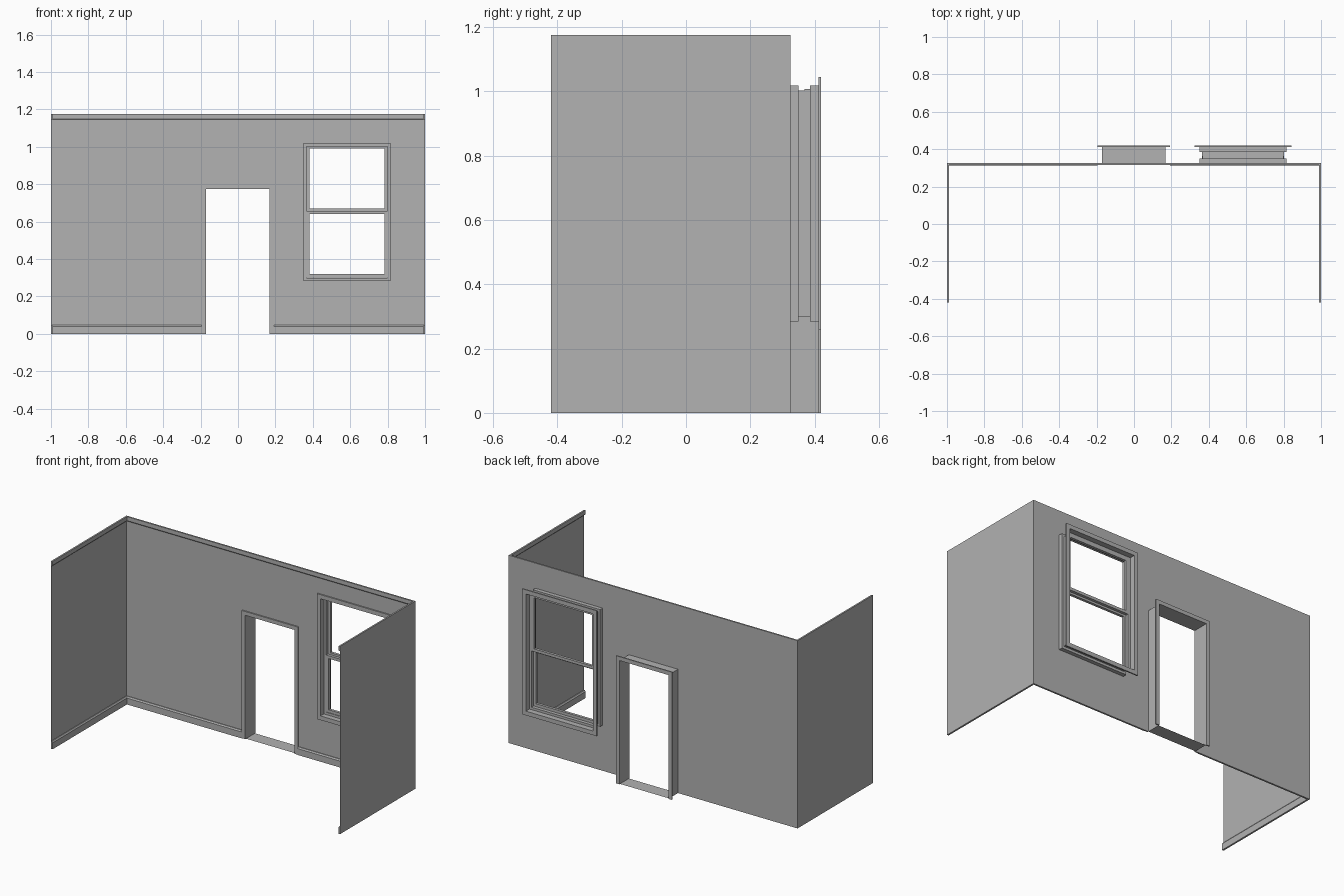
import bpy, bmesh

if "Cube" in bpy.data.objects:
    bpy.data.objects.remove(bpy.data.objects["Cube"])

grey = bpy.data.materials.new("wall grey")
grey.diffuse_color = (0.445, 0.445, 0.445, 1)
grey.use_nodes = True
grey.node_tree.nodes["Principled BSDF"].inputs["Base Color"].default_value = grey.diffuse_color

WALL_Y, FRONT_Y, WALL_H, TOP = 0.325, -0.42, 1.167, 1.175
DOOR = (-0.172, 0.168, 0.0, 0.775)      # x0, x1, z0, z1
WINDOW = (0.35, 0.815, 0.285, 1.018)


def make(name, bm):
    bmesh.ops.remove_doubles(bm, verts=bm.verts, dist=1e-5)
    me = bpy.data.meshes.new(name)
    bm.to_mesh(me)
    bm.free()
    me.materials.append(grey)
    ob = bpy.data.objects.new(name, me)
    bpy.context.collection.objects.link(ob)
    return ob


def quad(bm, pts):
    bm.faces.new([bm.verts.new(p) for p in pts])


def box(bm, x0, x1, y0, y1, z0, z1):
    vs = bmesh.ops.create_cube(bm, size=1)["verts"]
    for v in vs:
        v.co = (x0 if v.co.x < 0 else x1, y0 if v.co.y < 0 else y1,
                z0 if v.co.z < 0 else z1)


def frame(name, rect, w, y0, y1, bottom=True):
    """Rectangular frame of width w around an opening."""
    x0, x1, z0, z1 = rect
    bm = bmesh.new()
    zb = z0 - w if bottom else z0
    box(bm, x0 - w, x0, y0, y1, zb, z1 + w)
    box(bm, x1, x1 + w, y0, y1, zb, z1 + w)
    box(bm, x0, x1, y0, y1, z1, z1 + w)
    if bottom:
        box(bm, x0, x1, y0, y1, z0 - w, z0)
    return make(name, bm)


def jamb(name, rect, steps):
    """Sheet lining of an opening; steps are (y, inset)."""
    x0, x1, z0, z1 = rect
    bm = bmesh.new()
    rings = [[(x0 + i, y, z0 + i), (x1 - i, y, z0 + i),
              (x1 - i, y, z1 - i), (x0 + i, y, z1 - i)] for y, i in steps]
    for a, b in zip(rings, rings[1:]):
        for k in range(4):
            n = (k + 1) % 4
            quad(bm, (a[k], a[n], b[n], b[k]))
    return make(name, bm)


def trim(name, profile, paths):
    """Sweep a (thickness, height) profile along the inside of the walls.
    Each path is a list of (x, y, inward x, inward y)."""
    bm = bmesh.new()
    for path in paths:
        rings = [[bm.verts.new((x + ix * t, y + iy * t, z)) for t, z in profile]
                 for x, y, ix, iy in path]
        n = len(profile)
        for a, b in zip(rings, rings[1:]):
            for k in range(n):
                bm.faces.new((a[k], a[(k + 1) % n], b[(k + 1) % n], b[k]))
        bm.faces.new(rings[0])
        bm.faces.new(rings[-1])
    bmesh.ops.recalc_face_normals(bm, faces=bm.faces)
    return make(name, bm)


# back wall sheet with door and window openings
bm = bmesh.new()
xs = [-1, DOOR[0], DOOR[1], WINDOW[0], WINDOW[1], 1]
zs = [0, WINDOW[2], DOOR[3], WINDOW[3], WALL_H]
for x0, x1 in zip(xs, xs[1:]):
    for z0, z1 in zip(zs, zs[1:]):
        if any(o[0] <= x0 < o[1] and o[2] <= z0 < o[3] for o in (DOOR, WINDOW)):
            continue
        quad(bm, ((x0, WALL_Y, z0), (x1, WALL_Y, z0), (x1, WALL_Y, z1), (x0, WALL_Y, z1)))
bmesh.ops.remove_doubles(bm, verts=bm.verts, dist=1e-5)
bmesh.ops.dissolve_limit(bm, angle_limit=0.01, verts=bm.verts, edges=bm.edges)
make("back_wall", bm)

# side wall sheets
for side, s in (("left", -1), ("right", 1)):
    bm = bmesh.new()
    ys = (FRONT_Y, WALL_Y) if s > 0 else (WALL_Y, FRONT_Y)
    quad(bm, ((s, ys[1], 0), (s, ys[0], 0), (s, ys[0], WALL_H), (s, ys[1], WALL_H)))
    make(side + "_wall", bm)

# crown moulding and skirting
left_end, left_corner = (-1, FRONT_Y, 1, 0), (-1, WALL_Y, 1, -1)
right_end, right_corner = (1, FRONT_Y, -1, 0), (1, WALL_Y, -1, -1)
trim("crown_moulding", [(0, 1.145), (0.006, 1.145), (0.01, 1.15), (0.01, TOP), (0, TOP)],
     [[left_end, left_corner, right_corner, right_end]])
trim("skirting_board", [(0, 0), (0.011, 0), (0.011, 0.04), (0.005, 0.048), (0, 0.048)],
     [[left_end, left_corner, (DOOR[0] - 0.024, WALL_Y, 0, -1)],
      [(DOOR[1] + 0.024, WALL_Y, 0, -1), right_corner, right_end]])

# door lining and casings
jamb("door_jamb", DOOR, [(WALL_Y, 0), (0.413, 0)])
frame("door_inner_casing", DOOR, 0.024, WALL_Y - 0.008, WALL_Y, bottom=False)
frame("door_outer_casing", DOOR, 0.024, 0.412, 0.42, bottom=False)

# window lining with stepped stop, and casings
jamb("window_jamb", WINDOW, [(WALL_Y, 0), (0.35, 0), (0.35, 0.015),
                             (0.385, 0.015), (0.385, 0), (0.412, 0)])
frame("window_inner_casing", WINDOW, 0.026, WALL_Y - 0.008, WALL_Y)
frame("window_outer_casing", WINDOW, 0.026, 0.412, 0.42)

# sliding sashes
frame("lower_sash", (0.382, 0.783, 0.32, 0.64), 0.018, 0.35, 0.367)
frame("upper_sash", (0.382, 0.783, 0.67, 0.99), 0.018, 0.368, 0.385)
